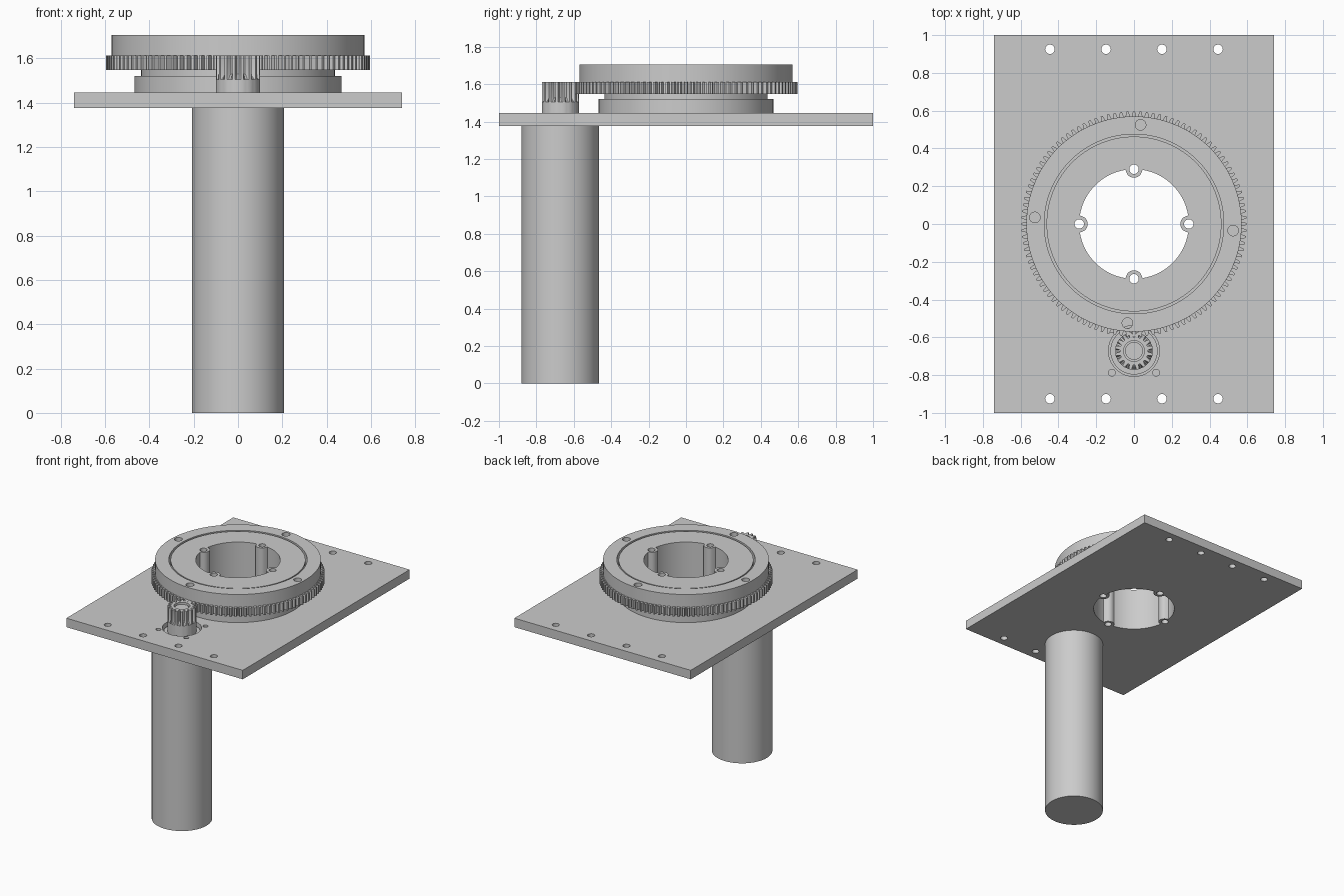
import bpy, bmesh
from math import sin, cos, pi, sqrt, radians

cube = bpy.data.objects.get("Cube")
if cube:
    bpy.data.objects.remove(cube, do_unlink=True)

grey = bpy.data.materials.new("machined_grey")
grey.use_nodes = True
GREY = (0.6, 0.6, 0.6, 1)
grey.diffuse_color = GREY
grey.node_tree.nodes["Principled BSDF"].inputs["Base Color"].default_value = GREY


def circle(r, x=0, y=0, n=32):
    return [(x + r * cos(2 * pi * i / n), y + r * sin(2 * pi * i / n)) for i in range(n)]


def gear_outline(teeth, root, tip, phase=0.0):
    pts = []
    for i in range(teeth):
        for f, r in ((-0.36, root), (-0.16, tip), (0.16, tip), (0.36, root)):
            a = 2 * pi * (i + f + phase) / teeth
            pts.append((r * cos(a), r * sin(a)))
    return pts


def bore_outline(r, boss, n=240):
    # round opening with four screw bosses bulging inward
    pts = []
    for i in range(n):
        a = 2 * pi * i / n
        phi = (a + pi / 4) % (pi / 2) - pi / 4
        off = r * sin(phi)
        d = r if abs(off) >= boss else r * cos(phi) - sqrt(boss ** 2 - off ** 2)
        pts.append((d * cos(a), d * sin(a)))
    return pts


def finish(ob):
    bm = bmesh.new()
    bm.from_mesh(ob.data)
    bmesh.ops.remove_doubles(bm, verts=bm.verts, dist=1e-5)
    bmesh.ops.recalc_face_normals(bm, faces=bm.faces)
    bm.to_mesh(ob.data)
    bm.free()
    ob.data.materials.clear()
    ob.data.materials.append(grey)
    bpy.ops.object.select_all(action='DESELECT')
    ob.select_set(True)
    bpy.context.view_layer.objects.active = ob
    bpy.ops.object.shade_smooth_by_angle(angle=radians(30))


def prism(name, z0, z1, outer, holes=(), y=0):
    # flat outline with holes, extruded from z0 to z1
    cu = bpy.data.curves.new(name, 'CURVE')
    cu.dimensions = '2D'
    cu.fill_mode = 'BOTH'
    cu.extrude = (z1 - z0) / 2
    for loop in (outer, *holes):
        sp = cu.splines.new('POLY')
        sp.points.add(len(loop) - 1)
        for p, (px, py) in zip(sp.points, loop):
            p.co = (px, py + y, 0, 1)
        sp.use_cyclic_u = True
    ob = bpy.data.objects.new(name, cu)
    bpy.context.collection.objects.link(ob)
    bpy.ops.object.select_all(action='DESELECT')
    ob.select_set(True)
    bpy.context.view_layer.objects.active = ob
    bpy.ops.object.convert(target='MESH')
    ob = bpy.context.view_layer.objects.active
    ob.name = name
    for v in ob.data.vertices:
        v.co.z += (z0 + z1) / 2
    finish(ob)


def loft(name, sections, y):
    # skin a stack of equal-length outlines, capping both ends
    bm = bmesh.new()
    rings = [[bm.verts.new((px, py + y, z)) for px, py in loop] for z, loop in sections]
    n = len(rings[0])
    for a, b in zip(rings, rings[1:]):
        for i in range(n):
            j = (i + 1) % n
            bm.faces.new((a[i], a[j], b[j], b[i]))
    bm.faces.new(rings[0])
    bm.faces.new(rings[-1])
    me = bpy.data.meshes.new(name)
    bm.to_mesh(me)
    bm.free()
    ob = bpy.data.objects.new(name, me)
    bpy.context.collection.objects.link(ob)
    finish(ob)


MOTOR_Y = -0.672
bore = bore_outline(0.29, 0.045)
boss_holes = [circle(0.025, 0.29 * cos(k * pi / 2), 0.29 * sin(k * pi / 2)) for k in range(4)]
core = [bore] + boss_holes

# Mounting plate with edge holes, motor opening and motor screw holes
edge_holes = [circle(0.025, x, y) for y in (-0.925, 0.925) for x in (-0.445, -0.148, 0.148, 0.445)]
motor_holes = [circle(0.018, x, MOTOR_Y + dy) for x in (-0.117, 0.117) for dy in (-0.115, 0.115)]
prism("mounting_plate", 1.377, 1.445, [(-0.74, -1), (0.74, -1), (0.74, 1), (-0.74, 1)],
      core + edge_holes + motor_holes + [circle(0.135, 0, MOTOR_Y, 64)])

# Fixed inner part of the turntable
prism("bearing_base", 1.445, 1.52, circle(0.467, n=128), core)
prism("bearing_neck", 1.52, 1.61, circle(0.437, n=128), core)
prism("inner_ring", 1.61, 1.703, circle(0.463, n=128), core)
prism("bearing_seal", 1.56, 1.60, circle(0.476, n=128), [circle(0.436, n=128)])

# Rotating outer part with its toothed ring
tilt = radians(-3.8)
bolts = [circle(0.028, 0.526 * cos(k * pi / 2 + tilt), 0.526 * sin(k * pi / 2 + tilt)) for k in range(4)]
ring_cut = [circle(0.475, n=128)] + bolts
prism("ring_gear", 1.548, 1.612, gear_outline(108, 0.57, 0.596), ring_cut)
prism("outer_ring", 1.612, 1.706, circle(0.57, n=128), ring_cut)

# Motor body, pilot boss and shaft
prism("motor_body", 0, 1.377, circle(0.208, n=96), y=MOTOR_Y)
prism("motor_pilot", 1.377, 1.42, circle(0.125, n=64), y=MOTOR_Y)
prism("motor_shaft", 1.42, 1.60, circle(0.047), y=MOTOR_Y)

# Pinion: round hub, tooth run-out, teeth and bore
teeth = gear_outline(16, 0.075, 0.1, 0.5)
hub = gear_outline(16, 0.099, 0.1, 0.5)
hole = gear_outline(16, 0.055, 0.055, 0.5)
loft("pinion", [(1.42, hub), (1.505, hub), (1.53, teeth), (1.612, teeth),
                (1.612, hole), (1.58, hole)], MOTOR_Y)
